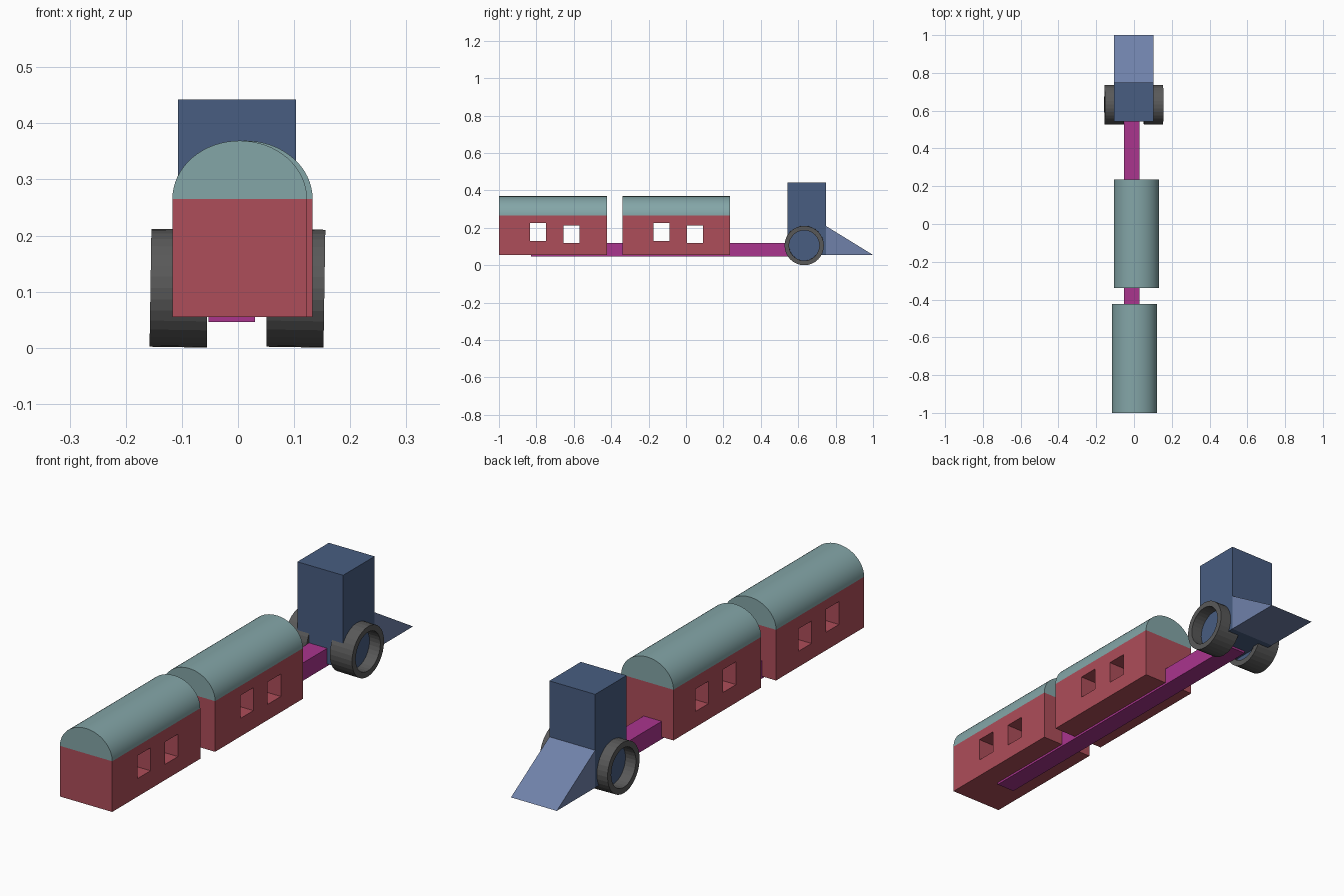
import bpy, bmesh, math
from mathutils import Matrix

if "Cube" in bpy.data.objects:
    bpy.data.objects.remove(bpy.data.objects["Cube"])


def material(name, rgb):
    m = bpy.data.materials.new(name)
    m.diffuse_color = (*rgb, 1)
    m.use_nodes = True
    m.node_tree.nodes["Principled BSDF"].inputs["Base Color"].default_value = m.diffuse_color
    return m


RED = material("red", (0.42, 0.075, 0.10))
TEAL = material("teal", (0.23, 0.38, 0.39))
NAVY = material("navy", (0.065, 0.11, 0.22))
BLUE = material("blue", (0.16, 0.22, 0.40))
MAGENTA = material("magenta", (0.40, 0.035, 0.27))
DARK = material("dark_grey", (0.10, 0.10, 0.10))


def finish(name, bm, mat):
    bmesh.ops.recalc_face_normals(bm, faces=bm.faces)
    me = bpy.data.meshes.new(name)
    bm.to_mesh(me)
    bm.free()
    me.materials.append(mat)
    ob = bpy.data.objects.new(name, me)
    bpy.context.collection.objects.link(ob)
    return ob


def box(name, x, y, z, mat):
    bm = bmesh.new()
    bmesh.ops.create_cube(bm, size=1)
    for v in bm.verts:
        for i, (lo, hi) in enumerate((x, y, z)):
            v.co[i] = hi if v.co[i] > 0 else lo
    return finish(name, bm, mat)


def prism(name, start, end, mat):
    """Closed solid between two matching outlines."""
    bm = bmesh.new()
    a = [bm.verts.new(p) for p in start]
    b = [bm.verts.new(p) for p in end]
    bm.faces.new(a)
    bm.faces.new(b)
    n = len(a)
    for i in range(n):
        j = (i + 1) % n
        bm.faces.new((a[i], a[j], b[j], b[i]))
    return finish(name, bm, mat)


def activate(ob):
    bpy.ops.object.select_all(action='DESELECT')
    ob.select_set(True)
    bpy.context.view_layer.objects.active = ob


def carriage(label, cx, y0, y1):
    # body with two window openings cut right through
    body = box(label + "_body", (cx - 0.12, cx + 0.12), (y0, y1), (0.055, 0.265), RED)
    for off, z0, z1 in ((0.165, 0.13, 0.225), (0.345, 0.12, 0.213)):
        cutter = box("window_cutter", (cx - 0.3, cx + 0.3),
                     (y0 + off, y0 + off + 0.086), (z0, z1), RED)
        cutter.hide_render = True
        mod = body.modifiers.new("window", 'BOOLEAN')
        mod.operation = 'DIFFERENCE'
        mod.solver = 'EXACT'
        mod.object = cutter
        activate(body)
        bpy.ops.object.modifier_apply(modifier=mod.name)
        bpy.data.objects.remove(cutter)
    # half-elliptical roof
    arc = [(cx + 0.12 * math.cos(math.pi * i / 32), 0.265 + 0.104 * math.sin(math.pi * i / 32))
           for i in range(33)]
    roof = prism(label + "_roof", [(x, y0, z) for x, z in arc],
                 [(x, y1, z) for x, z in arc], TEAL)
    activate(roof)
    bpy.ops.object.shade_smooth_by_angle(angle=math.radians(30))


carriage("rear_carriage", 0.003, -1.0, -0.423)
carriage("middle_carriage", 0.013, -0.34, 0.235)

# coupling beam running under everything
box("coupling_beam", (-0.053, 0.03), (-0.83, 0.64), (0.046, 0.12), MAGENTA)

# engine cab and sloped plough
box("cab", (-0.107, 0.103), (0.542, 0.748), (0.055, 0.442), NAVY)
wedge = [(0.748, 0.055), (1.0, 0.055), (0.748, 0.21)]
prism("plough", [(-0.107, y, z) for y, z in wedge], [(0.103, y, z) for y, z in wedge], BLUE)


def wheel(name, cx):
    # open ring with its axis along x, leaning very slightly
    bm = bmesh.new()
    section = [(-0.051, 0.105), (0.051, 0.105), (0.051, 0.081), (-0.051, 0.081)]
    n = 32
    rings = [[bm.verts.new((x, r * math.cos(2 * math.pi * i / n), r * math.sin(2 * math.pi * i / n)))
              for x, r in section] for i in range(n)]
    for i in range(n):
        a, b = rings[i], rings[(i + 1) % n]
        for k in range(4):
            m = (k + 1) % 4
            bm.faces.new((a[k], a[m], b[m], b[k]))
    bm.transform(Matrix.Translation((cx, 0.632, 0.106)) @ Matrix.Rotation(math.radians(0.9), 4, 'Y'))
    return finish(name, bm, DARK)


def hub(name, x0, x1):
    # recessed disc inside the ring
    pts = [(0.632 + 0.081 * math.cos(math.pi * i / 16), 0.106 + 0.081 * math.sin(math.pi * i / 16))
           for i in range(32)]
    return prism(name, [(x0, y, z) for y, z in pts], [(x1, y, z) for y, z in pts], NAVY)


wheel("left_wheel", -0.105)
wheel("right_wheel", 0.103)
hub("left_hub", -0.108, -0.07)
hub("right_hub", 0.07, 0.104)
